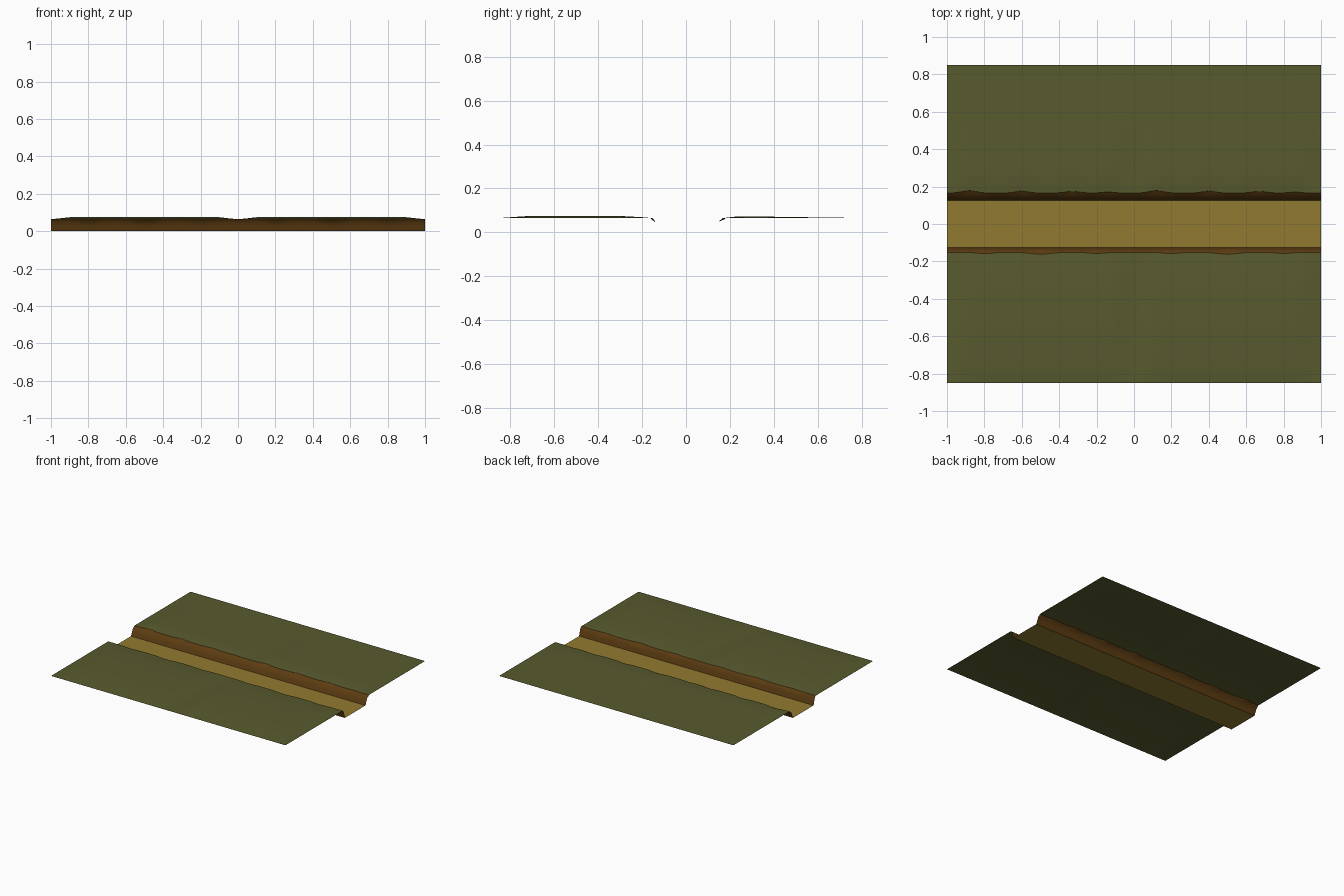
import bpy, bmesh, math

if "Cube" in bpy.data.objects:
    bpy.data.objects.remove(bpy.data.objects["Cube"])

def mat(name, rgb):
    m = bpy.data.materials.new(name)
    m.diffuse_color = (*rgb, 1)
    m.use_nodes = True
    m.node_tree.nodes["Principled BSDF"].inputs["Base Color"].default_value = m.diffuse_color
    return m

GRASS = mat("olive grass", (0.098, 0.102, 0.027))
EARTH = mat("brown earth", (0.108, 0.046, 0.006))
SAND = mat("sandy path", (0.285, 0.193, 0.029))

N = 80                                   # columns along x (two repeats of a 1-unit tile)
XS = [-1 + 2 * i / N for i in range(N + 1)]

def sheet(name, material, rows, flip=False):
    """Grid sheet: rows is a list of functions x -> (y, z)."""
    bm = bmesh.new()
    g = [[bm.verts.new((x, *r(x))) for x in XS] for r in rows]
    for a, b in zip(g, g[1:]):
        for i in range(N):
            f = (a[i], a[i + 1], b[i + 1], b[i])
            bm.faces.new(f[::-1] if flip else f)
    me = bpy.data.meshes.new(name)
    bm.to_mesh(me)
    bm.free()
    me.materials.append(material)
    ob = bpy.data.objects.new(name, me)
    bpy.context.collection.objects.link(ob)
    for p in me.polygons:
        p.use_smooth = True
    return ob

def bump(x, c, w):
    """Bell that repeats with every tile."""
    d = (x - c + 0.5) % 1 - 0.5
    return math.exp(-(d / w) ** 2)

def plateau(x):
    """Zero at tile seams, one inside the tile."""
    t = min(1, min(x % 1, 1 - x % 1) / 0.13)
    return t * t * (3 - 2 * t)

# Ragged turf edges on both sides
def edge_back(x):
    return 0.166 + 0.013 * bump(x, .12, .05) + 0.011 * bump(x, .4, .045) + 0.009 * bump(x, .67, .05) \
        + 0.005 * bump(x, .86, .04)

def edge_front(x):
    return 0.152 + 0.010 * bump(x, .5, .07) + 0.007 * bump(x, .2, .05) + 0.006 * bump(x, .8, .05)

# name, side, ragged edge, bank points (y, z), turf profile (y, rise)
SIDES = [
    ("back", 1, edge_back, [(.125, 0), (.136, .026), (.146, .048)],
     [(.22, .006), (.3, .0075), (.4, .006), (.6, .003), (.75, .001), (.85, 0)]),
    ("front", -1, edge_front, [(.126, 0), (.133, .026), (.139, .046)],
     [(.2, .004), (.3, .0095), (.45, .0105), (.7, .0105), (.78, .005), (.85, 0)]),
]

for name, s, edge, bank, turf in SIDES:
    # Rounded shoulder where bank meets turf
    shoulder = [lambda x, s=s, e=edge: (s * (e(x) - .006), .059),
                lambda x, s=s, e=edge: (s * e(x), .065)]
    low = [lambda x, y=y, z=z, s=s: (s * y, z) for y, z in bank]
    sheet(name + "_bank", EARTH, low + shoulder, s < 0)
    top = [lambda x, y=y, r=r, s=s: (s * y, .0655 + r * plateau(x)) for y, r in turf]
    sheet(name + "_grass", GRASS, shoulder[1:] + top, s < 0)

# Flat path between the banks
sheet("path", SAND, [lambda x: (-.126, 0), lambda x: (.125, 0)])
